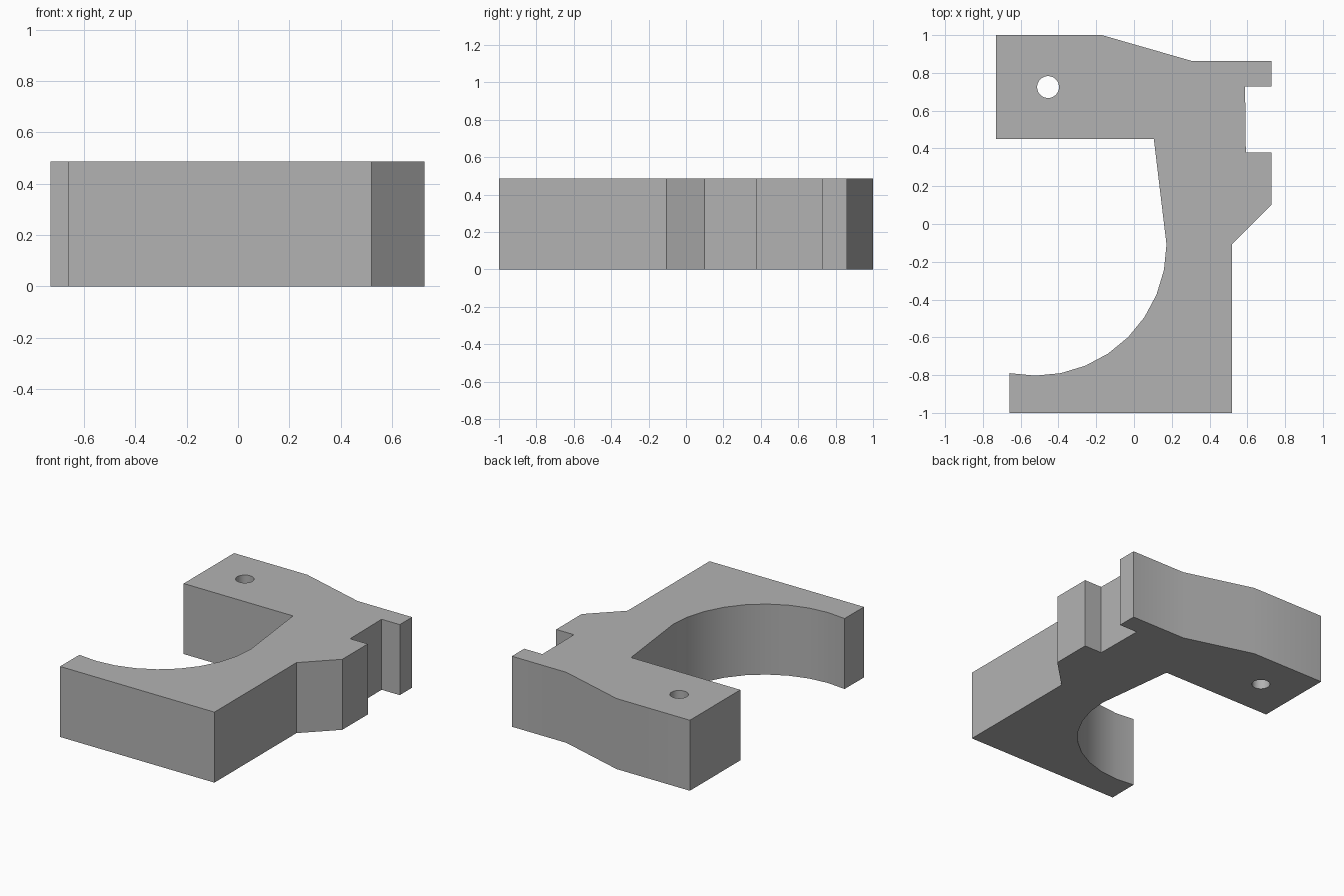
import bpy
import bmesh
from math import cos, sin, radians
from mathutils import Matrix

HEIGHT = 0.487

default = bpy.data.objects.get("Cube")
if default:
    bpy.data.objects.remove(default)

grey = bpy.data.materials.new("plain grey")
grey.use_nodes = True
colour = (0.45, 0.45, 0.45, 1)
grey.diffuse_color = colour
grey.node_tree.nodes["Principled BSDF"].inputs["Base Color"].default_value = colour


def add_object(name, bm):
    bmesh.ops.recalc_face_normals(bm, faces=bm.faces)
    mesh = bpy.data.meshes.new(name)
    bm.to_mesh(mesh)
    bm.free()
    mesh.materials.append(grey)
    obj = bpy.data.objects.new(name, mesh)
    bpy.context.collection.objects.link(obj)
    return obj


# Outline: upper arm, toothed side, foot, then the round throat
outline = [(0.105, 0.45), (-0.73, 0.45), (-0.73, 1), (-0.17, 1), (0.31, 0.862),
           (0.727, 0.862), (0.727, 0.727), (0.588, 0.727), (0.592, 0.378),
           (0.727, 0.378), (0.727, 0.1), (0.52, -0.105), (0.52, -1), (-0.66, -1)]
for i in range(9, -1, -1):
    a = radians(-11.25 * i)
    outline.append((-0.523 + 0.695 * cos(a), -0.108 + 0.695 * sin(a)))

bm = bmesh.new()
face = bm.faces.new([bm.verts.new((x, y, 0)) for x, y in outline])
solid = bmesh.ops.extrude_face_region(bm, geom=[face])
top = [v for v in solid["geom"] if isinstance(v, bmesh.types.BMVert)]
bmesh.ops.translate(bm, verts=top, vec=(0, 0, HEIGHT))
bracket = add_object("hook_bracket", bm)

# Pin hole through the upper arm
bm = bmesh.new()
bmesh.ops.create_cone(bm, cap_ends=True, segments=32, radius1=0.058, radius2=0.058,
                      depth=1, matrix=Matrix.Translation((-0.455, 0.725, HEIGHT / 2)))
cutter = add_object("pin_hole_cutter", bm)
cut = bracket.modifiers.new("pin hole", 'BOOLEAN')
cut.operation = 'DIFFERENCE'
cut.solver = 'EXACT'
cut.object = cutter

bpy.ops.object.select_all(action='DESELECT')
bracket.select_set(True)
bpy.context.view_layer.objects.active = bracket
bpy.ops.object.modifier_apply(modifier=cut.name)
bpy.data.objects.remove(cutter)
bpy.ops.object.shade_smooth_by_angle(angle=radians(30))
